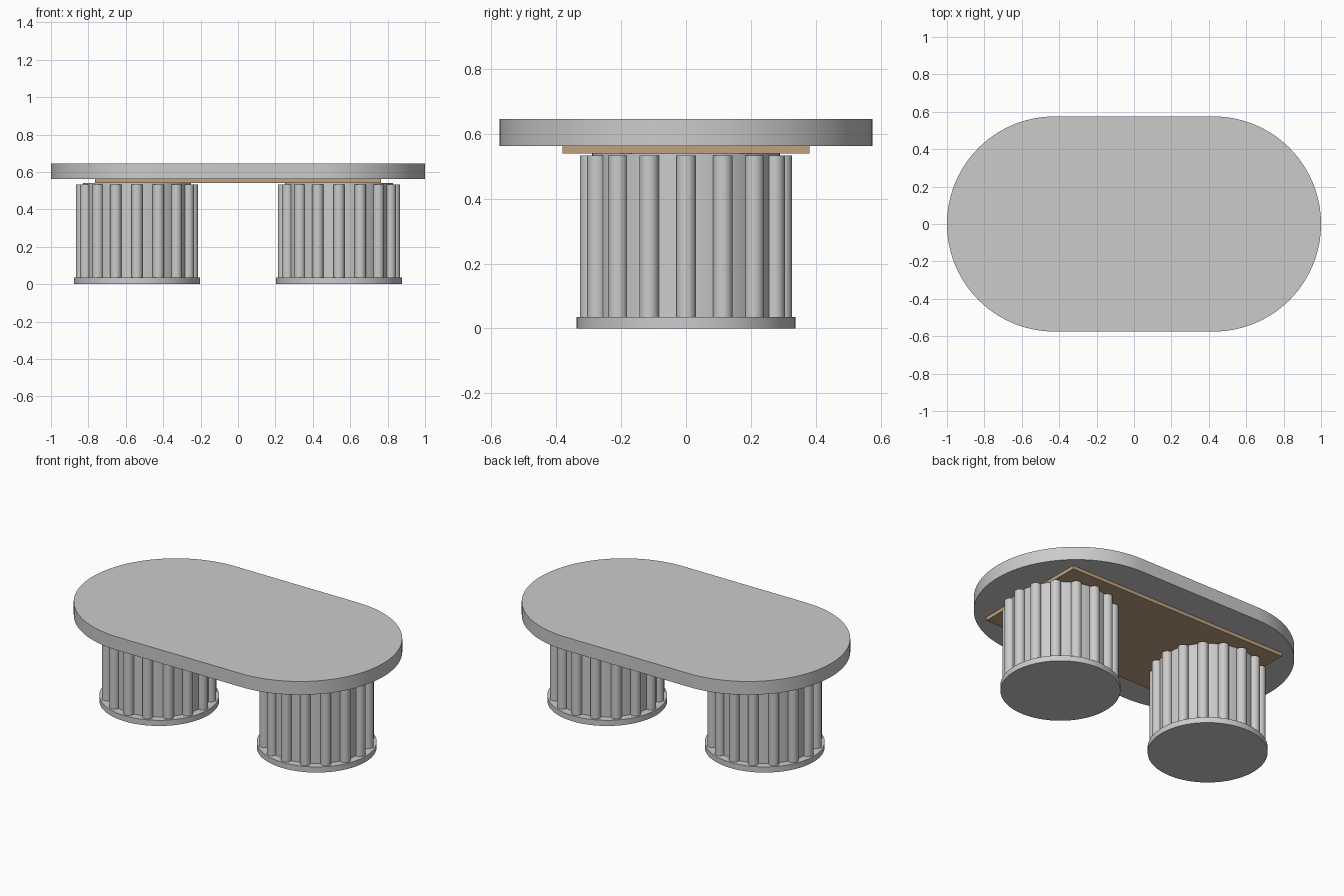
import bpy, bmesh, math

if "Cube" in bpy.data.objects:
    bpy.data.objects.remove(bpy.data.objects["Cube"])


def smooth(obj):
    bpy.ops.object.select_all(action='DESELECT')
    obj.select_set(True)
    bpy.context.view_layer.objects.active = obj
    bpy.ops.object.shade_smooth_by_angle(angle=math.radians(40))


def prism(name, outlines, z0, z1):
    """Extrude one or more closed 2D outlines from z0 to z1."""
    bm = bmesh.new()
    for pts in outlines:
        face = bm.faces.new([bm.verts.new((x, y, z0)) for x, y in pts])
        ext = bmesh.ops.extrude_face_region(bm, geom=[face], use_keep_orig=True)
        top = [v for v in ext["geom"] if isinstance(v, bmesh.types.BMVert)]
        bmesh.ops.translate(bm, verts=top, vec=(0, 0, z1 - z0))
    bmesh.ops.recalc_face_normals(bm, faces=bm.faces)
    mesh = bpy.data.meshes.new(name)
    bm.to_mesh(mesh)
    bm.free()
    obj = bpy.data.objects.new(name, mesh)
    bpy.context.collection.objects.link(obj)
    smooth(obj)
    return obj


def arc(cx, cy, r, start, sweep, n):
    return [(cx + r * math.cos(start + sweep * i / n),
             cy + r * math.sin(start + sweep * i / n)) for i in range(n)]


def circle(cx, cy, r, n):
    return arc(cx, cy, r, 0, 2 * math.pi, n)


# Stadium-shaped tabletop
R = 0.575
outline = (arc(1 - R, 0, R, -math.pi / 2, math.pi, 48) + [(1 - R, R)] +
           arc(R - 1, 0, R, math.pi / 2, math.pi, 48) + [(R - 1, -R)])
prism("tabletop", [outline], 0.562, 0.645)

# Wooden mounting board under the top
board = prism("mounting_board",
              [[(-0.765, -0.38), (0.765, -0.38), (0.765, 0.38), (-0.765, 0.38)]],
              0.54, 0.562)
wood = bpy.data.materials.new("wood")
wood.diffuse_color = (0.53, 0.36, 0.22, 1)
wood.use_nodes = True
wood.node_tree.nodes["Principled BSDF"].inputs["Base Color"].default_value = wood.diffuse_color
board.data.materials.append(wood)

# Two fluted drum pedestals
for side, x in (("left", -0.54), ("right", 0.54)):
    prism(side + "_base", [circle(x, 0, 0.337, 96)], 0, 0.035)
    prism(side + "_core", [circle(x, 0, 0.29, 96)], 0.035, 0.54)
    flutes = [circle(x + 0.297 * math.cos(i * math.pi / 8),
                     0.297 * math.sin(i * math.pi / 8), 0.03, 32) for i in range(16)]
    prism(side + "_flutes", flutes, 0.035, 0.533)
